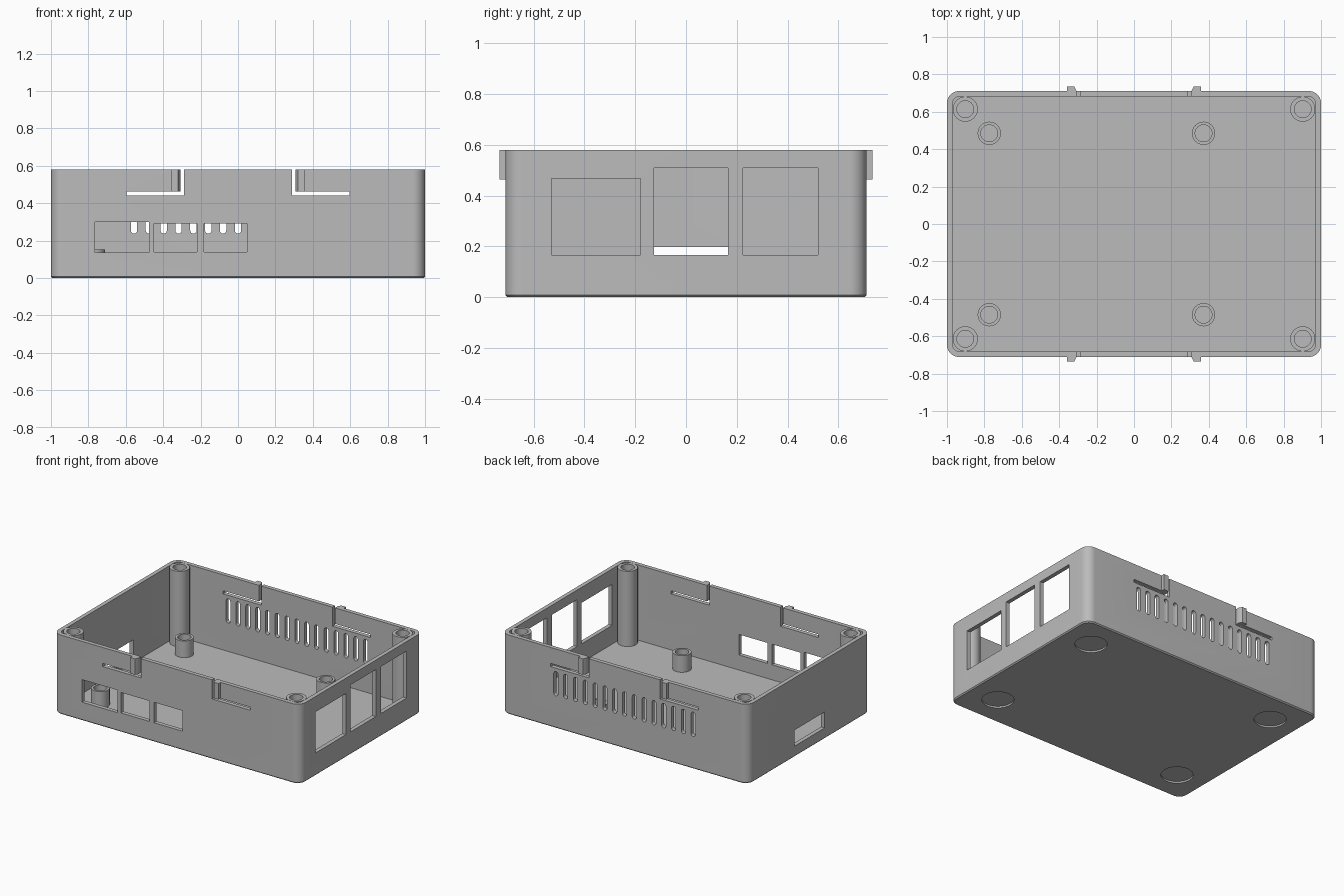
import bpy, bmesh, math
from mathutils import Vector

if "Cube" in bpy.data.objects:
    bpy.data.objects.remove(bpy.data.objects["Cube"])

grey = bpy.data.materials.new("grey plastic")
grey.diffuse_color = (0.5, 0.5, 0.5, 1)
grey.use_nodes = True
grey.node_tree.nodes["Principled BSDF"].inputs["Base Color"].default_value = grey.diffuse_color

W, D, H = 1.0, 0.711, 0.58      # half width, half depth, height
WALL, FLOOR = 0.03, 0.03


def prism(name, pts, lo, hi, axis="z", chamfer=0):
    """Extrude a 2D outline along an axis."""
    place = {"x": lambda a, b, c: (c, a, b),
             "y": lambda a, b, c: (a, c, b),
             "z": lambda a, b, c: (a, b, c)}[axis]
    bm = bmesh.new()
    low = bm.faces.new([bm.verts.new(place(a, b, lo)) for a, b in pts])
    out = bmesh.ops.extrude_face_region(bm, geom=[low], use_keep_orig=True)
    shift = Vector(place(0, 0, hi - lo))
    bmesh.ops.translate(bm, vec=shift, verts=[g for g in out["geom"] if isinstance(g, bmesh.types.BMVert)])
    bmesh.ops.recalc_face_normals(bm, faces=bm.faces)
    if chamfer:
        edges = [e for e in bm.edges if all(v.co.z < lo + 1e-5 for v in e.verts)]
        bmesh.ops.bevel(bm, geom=edges, offset=chamfer, segments=1, affect="EDGES")
    me = bpy.data.meshes.new(name)
    bm.to_mesh(me)
    bm.free()
    me.materials.append(grey)
    ob = bpy.data.objects.new(name, me)
    bpy.context.collection.objects.link(ob)
    return ob


def rounded(x0, x1, y0, y1, r, n=10):
    """Rounded rectangle outline."""
    pts = []
    for k, (cx, cy) in enumerate([(x1 - r, y1 - r), (x0 + r, y1 - r), (x0 + r, y0 + r), (x1 - r, y0 + r)]):
        for i in range(n + 1):
            a = math.pi / 2 * (k + i / n)
            pts.append((cx + r * math.cos(a), cy + r * math.sin(a)))
    return pts


def rect(x0, x1, y0, y1):
    return [(x0, y0), (x1, y0), (x1, y1), (x0, y1)]


def circle(x, y, r, n=40):
    return [(x + r * math.cos(2 * math.pi * i / n), y + r * math.sin(2 * math.pi * i / n)) for i in range(n)]


def slot(x, z0, z1, r, n=8):
    """Upright slot with round ends."""
    top = [(x + r * math.cos(math.pi * i / n), z1 - r + r * math.sin(math.pi * i / n)) for i in range(n + 1)]
    return top + [(2 * x - a, z0 + z1 - b) for a, b in top]


def cut(ob, cutters):
    """Subtract the cutters, then remove them."""
    for c in cutters:
        m = ob.modifiers.new("cut", "BOOLEAN")
        m.operation, m.solver, m.object = "DIFFERENCE", "EXACT", c
    deps = bpy.context.evaluated_depsgraph_get()
    me = bpy.data.meshes.new_from_object(ob.evaluated_get(deps))
    ob.modifiers.clear()
    ob.data = me
    for c in cutters:
        bpy.data.objects.remove(c)


# case body
case = prism("case", rounded(-W, W, -D, D, 0.065), 0, H, chamfer=0.008)
cutters = [prism("cavity", rounded(-W + WALL, W - WALL, -D + WALL, D - WALL, 0.035), FLOOR, H + 0.1)]

# right wall port windows
for y0, y1, top in [(-0.53, -0.18, 0.467), (-0.127, 0.165, 0.51), (0.224, 0.52, 0.51)]:
    cutters.append(prism("port", rect(y0, y1, 0.167, top), 0.95, 1.05, "x"))
# left wall card opening
cutters.append(prism("card_slot", rect(-0.175, 0.175, 0.08, 0.197), -1.05, -0.95, "x"))
# front wall connector windows
for x0, x1, z0, z1 in [(-0.765, -0.477, 0.135, 0.3), (-0.45, -0.218, 0.14, 0.29), (-0.182, 0.048, 0.14, 0.29)]:
    cutters.append(prism("connector", rect(x0, x1, z0, z1), -0.75, -0.66, "y"))
# back wall vents
for i in range(15):
    cutters.append(prism("vent", slot(-0.556 + 0.0794 * i, 0.237, 0.415, 0.017), 0.66, 0.75, "y"))
# L-shaped slits that free the snap tabs
for sx in (-1, 1):
    outline = [(0.288, 0.44), (0.597, 0.44), (0.597, 0.463), (0.308, 0.463), (0.308, 0.65), (0.288, 0.65)]
    for sy in (-1, 1):
        y0, y1 = sorted((sy * 0.66, sy * 0.75))
        cutters.append(prism("slit", [(sx * a, b) for a, b in outline], y0, y1, "y"))
# foot recesses underneath
for x in (-0.775, 0.775):
    for y in (-0.48, 0.48):
        cutters.append(prism("foot_recess", circle(x, y, 0.107), -0.05, 0.012))
cut(case, cutters)
parts = [case]

# snap nubs on the tabs
for sx in (-1, 1):
    for sy in (-1, 1):
        pts = [(0.308, 0.7), (0.308, 0.713), (0.32, 0.735), (0.358, 0.735), (0.358, 0.7)]
        parts.append(prism("snap_nub", [(sx * a, sy * b) for a, b in pts], 0.463, H))

# hollow corner screw posts and board standoffs
for name, xs, cy, r, hole, top, depth in [("corner_post", (-0.902, 0.902), 0.614, 0.067, 0.045, H, 0.4),
                                          ("standoff", (-0.774, 0.372), 0.485, 0.062, 0.045, 0.152, 0.115)]:
    for x in xs:
        for y in (-cy, cy):
            post = prism(name, circle(x, y, r), FLOOR - 0.005, top)
            cut(post, [prism("bore", circle(x, y, hole), top - depth, top + 0.1)])
            parts.append(post)

# smooth the round surfaces, keep edges sharp
bpy.ops.object.select_all(action="DESELECT")
for ob in parts:
    ob.select_set(True)
bpy.context.view_layer.objects.active = case
bpy.ops.object.shade_smooth_by_angle(angle=math.radians(30))
